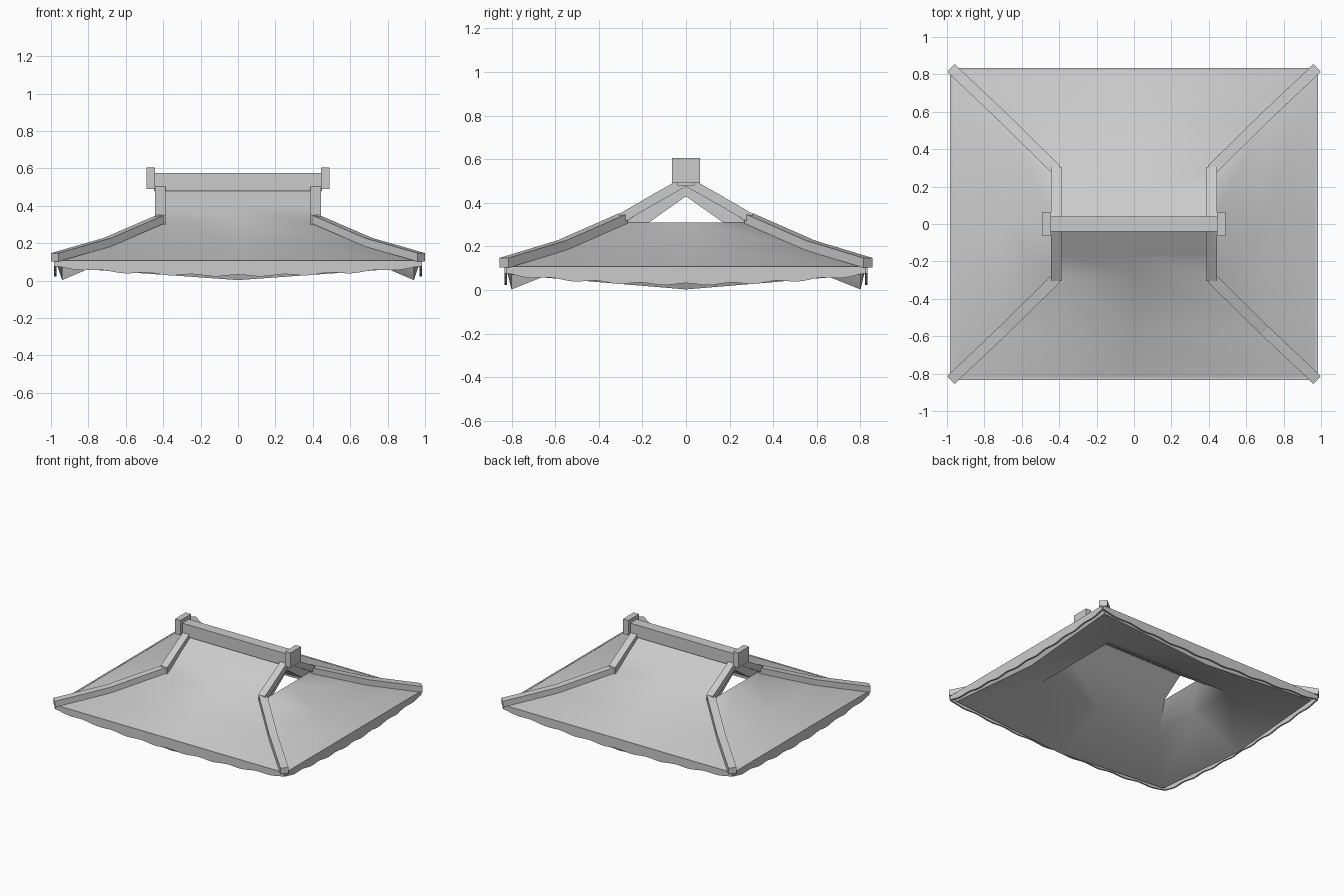
import bpy, bmesh, math
from mathutils import Vector

if "Cube" in bpy.data.objects:
    bpy.data.objects.remove(bpy.data.objects["Cube"])


def make(name, bm, smooth=False, recalc=True):
    bmesh.ops.remove_doubles(bm, verts=bm.verts, dist=0.0005)
    if recalc:
        bmesh.ops.recalc_face_normals(bm, faces=bm.faces)
    me = bpy.data.meshes.new(name)
    bm.to_mesh(me)
    bm.free()
    ob = bpy.data.objects.new(name, me)
    bpy.context.collection.objects.link(ob)
    if smooth:
        bpy.ops.object.select_all(action='DESELECT')
        ob.select_set(True)
        bpy.context.view_layer.objects.active = ob
        bpy.ops.object.shade_smooth_by_angle(angle=math.radians(35))
    return ob


def face(bm, pts):
    bm.faces.new([bm.verts.new(p) for p in pts])


def loft(bm, rows):
    grid = [[bm.verts.new(p) for p in r] for r in rows]
    for a, b in zip(grid, grid[1:]):
        for i in range(len(a) - 1):
            bm.faces.new((a[i], a[i + 1], b[i + 1], b[i]))


def sweep(name, pts, w, h):
    """Rectangular beam along a path lying in one vertical plane."""
    pts = [Vector(p) for p in pts]
    d = pts[-1] - pts[0]
    s = Vector((-d.y, d.x, 0)).normalized() * w / 2
    u = Vector((0, 0, h / 2))
    bm = bmesh.new()
    rings = [[p + s + u, p - s + u, p - s - u, p + s - u] for p in pts]
    loft(bm, [r + r[:1] for r in rings])
    face(bm, rings[0])
    face(bm, rings[-1])
    return make(name, bm)


def box(name, lo, hi):
    m = (lo[2] + hi[2]) / 2
    y = (lo[1] + hi[1]) / 2
    return sweep(name, [(lo[0], y, m), (hi[0], y, m)], hi[1] - lo[1], hi[2] - lo[2])


# Roof shell: outer slopes as (half x, half y, z) rows from ridge to eave
rows = [(.42, 0, .49), (.42, .15, .4), (.42, .28, .31), (.70, .57, .19), (.975, .825, .105)]
bm = bmesh.new()
for s in (-1, 1):
    loft(bm, [[(-x, s * y, z), (0, s * y, z), (x, s * y, z)] for x, y, z in rows])
    loft(bm, [[(s * x, -y, z), (s * x, 0, z), (s * x, y, z)] for x, y, z in rows[2:]])

# Underside: eave return, soffit sagging at mid span, and inner attic slopes
for s in (-1, 1):
    loft(bm, [[(-.975, s * .825, .105), (0, s * .825, .105), (.975, s * .825, .105)],
              [(-.94, s * .8, .07), (0, s * .8, 0.003), (.94, s * .8, .07)],
              [(-.54, s * .37, .175), (0, s * .37, .175), (.54, s * .37, .175)],
              [(-.42, s * .17, .31), (0, s * .17, .31), (.42, s * .17, .31)],
              [(-.42, 0, .43), (0, 0, .43), (.42, 0, .43)]])
    loft(bm, [[(s * .975, -.825, .105), (s * .975, 0, .105), (s * .975, .825, .105)],
              [(s * .94, -.8, .07), (s * .94, 0, 0.003), (s * .94, .8, .07)],
              [(s * .54, -.37, .175), (s * .54, 0, .175), (s * .54, .37, .175)]])
    # lower gable lip, then the frame around the open gable triangle
    loft(bm, [[(s * .54, -.37, .175), (s * .54, 0, .175), (s * .54, .37, .175)],
              [(s * .42, -.17, .31), (s * .42, 0, .31), (s * .42, .17, .31)]])
    for t in (-1, 1):
        g = s * .42
        face(bm, [(g, t * .28, .31), (g, t * .15, .4), (g, t * .17, .31)])
        face(bm, [(g, t * .15, .4), (g, 0, .49), (g, 0, .43), (g, t * .17, .31)])
make("roof_shell", bm, smooth=True)


# Eave fascia strips with scalloped, sagging lower edge
def fascia(name, half, place):
    n = 64
    bm = bmesh.new()
    prof = []
    for i in range(n + 1):
        t = 2 * i / n - 1
        low = .027 + .045 * abs(t) ** 2 + .005 * math.cos(i * math.pi / 4)
        prof.append((t * half, low))
    loops = []
    for off in (-.004, .008):
        loops.append([place(a, off, .108) for a, z in prof])
        loops.append([place(a, off, z) for a, z in prof])
    ti, bi, to, bo = loops
    loft(bm, [ti, to, bo, bi, ti])
    for k in (0, n):
        face(bm, [ti[k], to[k], bo[k], bi[k]])
    make(name, bm, smooth=True)


for s, lab in ((-1, "a"), (1, "b")):
    fascia("long_fascia_" + lab, .975, lambda a, o, z, s=s: (a, s * (.825 + o), z))
    fascia("short_fascia_" + lab, .825, lambda a, o, z, s=s: (s * (.975 + o), a, z))

# Hip beams and gable barge beams
for sx in (-1, 1):
    for sy in (-1, 1):
        sweep("hip_beam", [(sx * x, sy * y, z) for x, y, z in
                           ((.415, .29, .328), (.70, .57, .205), (.979, .834, .125))], .058, .045)
    sweep("barge_beam", [(sx * .415, y, z) for y, z in
                         ((-.305, .325), (-.15, .415), (0, .5), (.15, .415), (.305, .325))],
          .055, .05)
    # Ridge end blocks
    x0, x1 = sorted((sx * .445, sx * .49))
    box("ridge_end_block", (x0, -.065, .49), (x1, .065, .605))

# Main ridge beam
box("ridge_beam", (-.45, -.04, .48), (.45, .04, .575))
